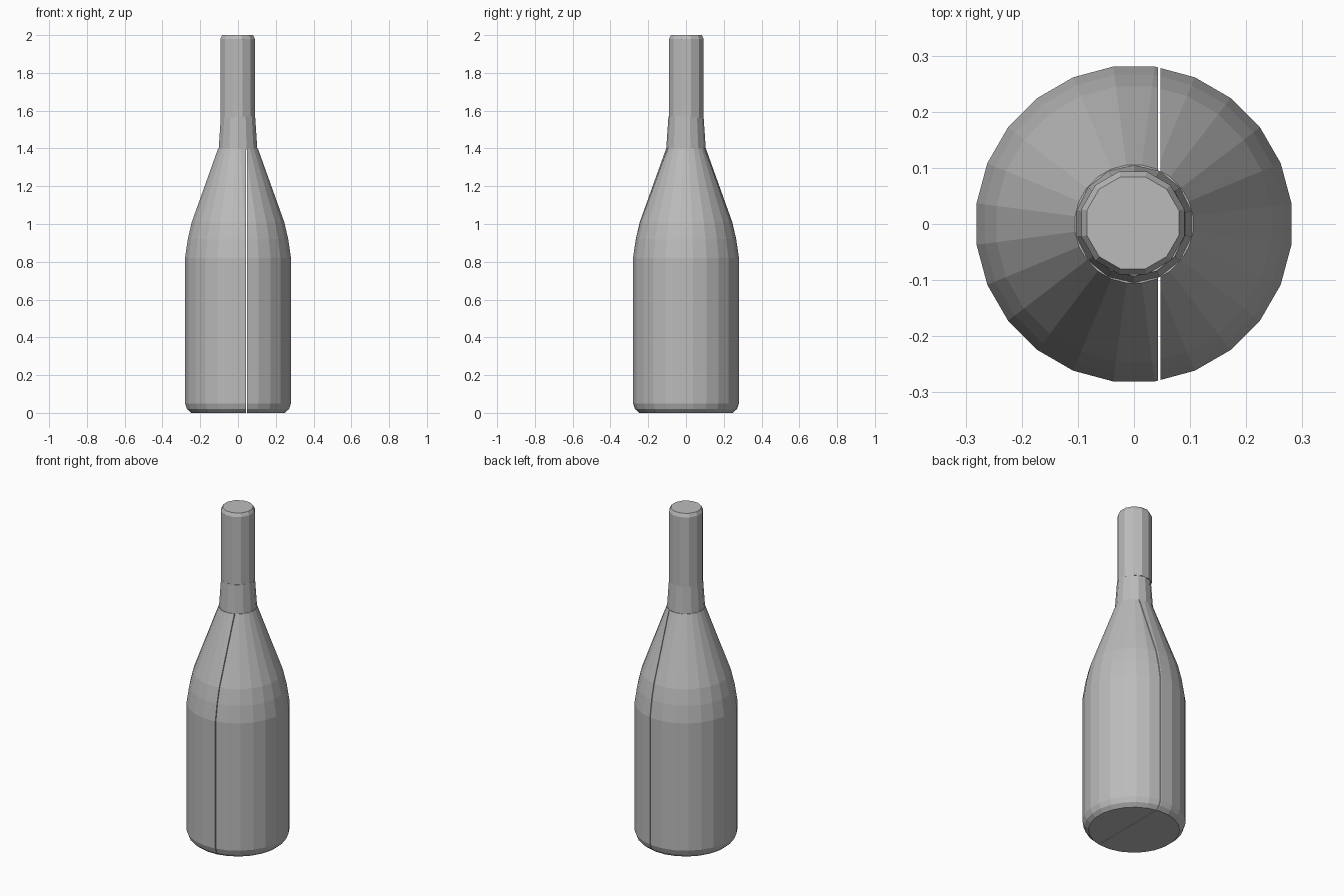
import bpy, bmesh
from math import sin, cos, pi

cube = bpy.data.objects.get("Cube")
if cube:
    bpy.data.objects.remove(cube, do_unlink=True)

grey = bpy.data.materials.new("plain grey")
grey.use_nodes = True
colour = (0.5, 0.5, 0.5, 1)
grey.diffuse_color = colour
grey.node_tree.nodes["Principled BSDF"].inputs["Base Color"].default_value = colour


def turned_part(name, profile, sides, centre=(0, 0), cut_x=None, keep=0):
    """Closed turned solid, optionally cut at x and capped, keeping one side."""
    bm = bmesh.new()
    rings = []
    for r, z in profile:
        angles = [2 * pi * (i + 0.5) / sides for i in range(sides)]
        rings.append([bm.verts.new((centre[0] + r * cos(a), centre[1] + r * sin(a), z))
                      for a in angles])
    for low, high in zip(rings, rings[1:]):
        for i in range(sides):
            j = (i + 1) % sides
            bm.faces.new((low[i], low[j], high[j], high[i]))
    bm.faces.new(rings[0][::-1])
    bm.faces.new(rings[-1])
    if cut_x is not None:
        cut = bmesh.ops.bisect_plane(
            bm, geom=bm.verts[:] + bm.edges[:] + bm.faces[:],
            plane_co=(cut_x, 0, 0), plane_no=(1, 0, 0),
            clear_outer=keep < 0, clear_inner=keep > 0)
        edges = [e for e in cut["geom_cut"] if isinstance(e, bmesh.types.BMEdge)]
        bmesh.ops.contextual_create(bm, geom=edges)
    bmesh.ops.recalc_face_normals(bm, faces=bm.faces)
    mesh = bpy.data.meshes.new(name)
    bm.to_mesh(mesh)
    bm.free()
    mesh.materials.append(grey)
    obj = bpy.data.objects.new(name, mesh)
    bpy.context.collection.objects.link(obj)
    return obj


# Body and shoulder, in two halves with a thin seam
body = [(0.25, 0), (0.272, 0.02), (0.283, 0.05), (0.283, 0.82), (0.268, 0.92),
        (0.247, 1.01), (0.106, 1.4)]
turned_part("body_right", body, 24, cut_x=0.043, keep=-1)
turned_part("body_left", body, 24, cut_x=0.047, keep=1)

# Tapered collar and straight neck with a softened rim
turned_part("collar", [(0.105, 1.395), (0.093, 1.57)], 14)
turned_part("neck", [(0.095, 1.56), (0.095, 1.98), (0.085, 2.0)], 12, centre=(-0.002, 0.002))
